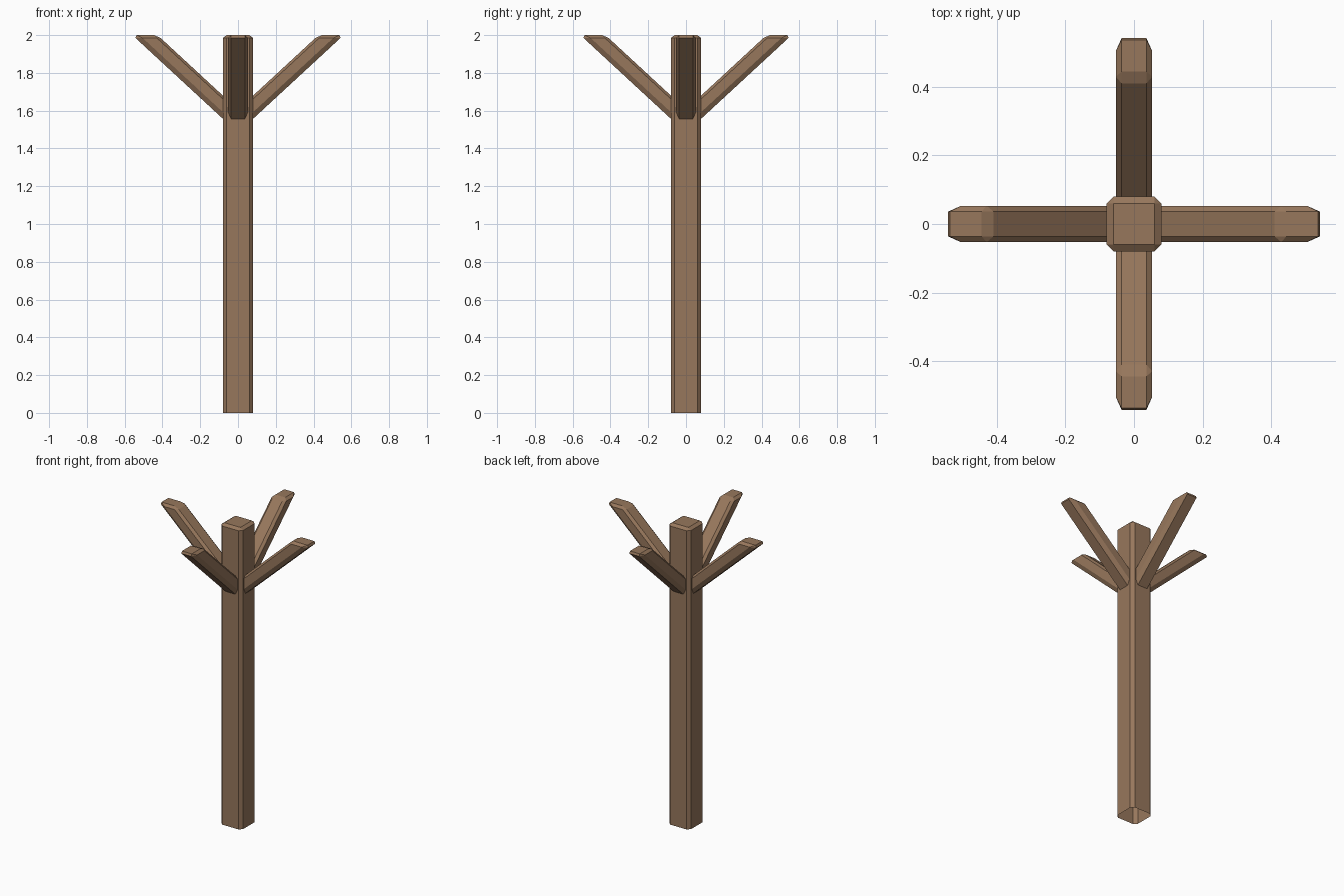
import bpy, bmesh
from math import pi
from mathutils import Matrix

if "Cube" in bpy.data.objects:
    bpy.data.objects.remove(bpy.data.objects["Cube"], do_unlink=True)

# Single brown wood colour
wood = bpy.data.materials.new("brown_wood")
wood.use_nodes = True
colour = (0.31, 0.185, 0.107, 1)
wood.diffuse_color = colour
bsdf = next(n for n in wood.node_tree.nodes if n.type == "BSDF_PRINCIPLED")
bsdf.inputs["Base Color"].default_value = colour
bsdf.inputs["Roughness"].default_value = 0.9

TOP, SHOULDER = 2.0, 1.985


def octagon(xs, inner, outer):
    """Chamfered rectangle: four x stations, half widths at ends and sides."""
    half = list(zip(xs, (inner, outer, outer, inner)))
    return [(x, -y) for x, y in half] + [(x, y) for x, y in reversed(half)]


def chamfered_beam(name, ring, cap, base_z, lean=0.0, turn=0.0):
    """Vertical or leaning beam with chamfered edges and an open base."""
    bm = bmesh.new()
    shift = lean * (SHOULDER - base_z)
    low = [bm.verts.new((x - shift, y, base_z)) for x, y in ring]
    high = [bm.verts.new((x, y, SHOULDER)) for x, y in ring]
    x0, x1, y = cap
    a, b, c, d = [bm.verts.new((px, py, TOP))
                  for px, py in ((x0, -y), (x1, -y), (x1, y), (x0, y))]
    for i in range(8):
        j = (i + 1) % 8
        bm.faces.new((low[i], low[j], high[j], high[i]))
    # Flat top, its four bevels and four corner triangles
    bm.faces.new((a, b, c, d))
    top = (a, a, b, b, c, c, d, d)
    for i in range(8):
        j = (i + 1) % 8
        p, q = top[i], top[j]
        face = (high[i], high[j], p) if p is q else (high[i], high[j], q, p)
        bm.faces.new(face)
    bm.transform(Matrix.Rotation(turn, 4, "Z"))
    mesh = bpy.data.meshes.new(name)
    bm.to_mesh(mesh)
    bm.free()
    mesh.materials.append(wood)
    obj = bpy.data.objects.new(name, mesh)
    bpy.context.collection.objects.link(obj)


# Upright post
chamfered_beam("post", octagon((-0.08, -0.06, 0.06, 0.08), 0.06, 0.08),
               (-0.06, 0.06, 0.06), 0.0)

# Four leaning arms, rooted inside the post
arm_ring = octagon((0.41, 0.43, 0.505, 0.543), 0.036, 0.053)
for i, side in enumerate(("left", "back", "right", "front")):
    chamfered_beam(side + "_arm", arm_ring, (0.445, 0.537, 0.036),
                   1.545, lean=1.082, turn=i * pi / 2)
